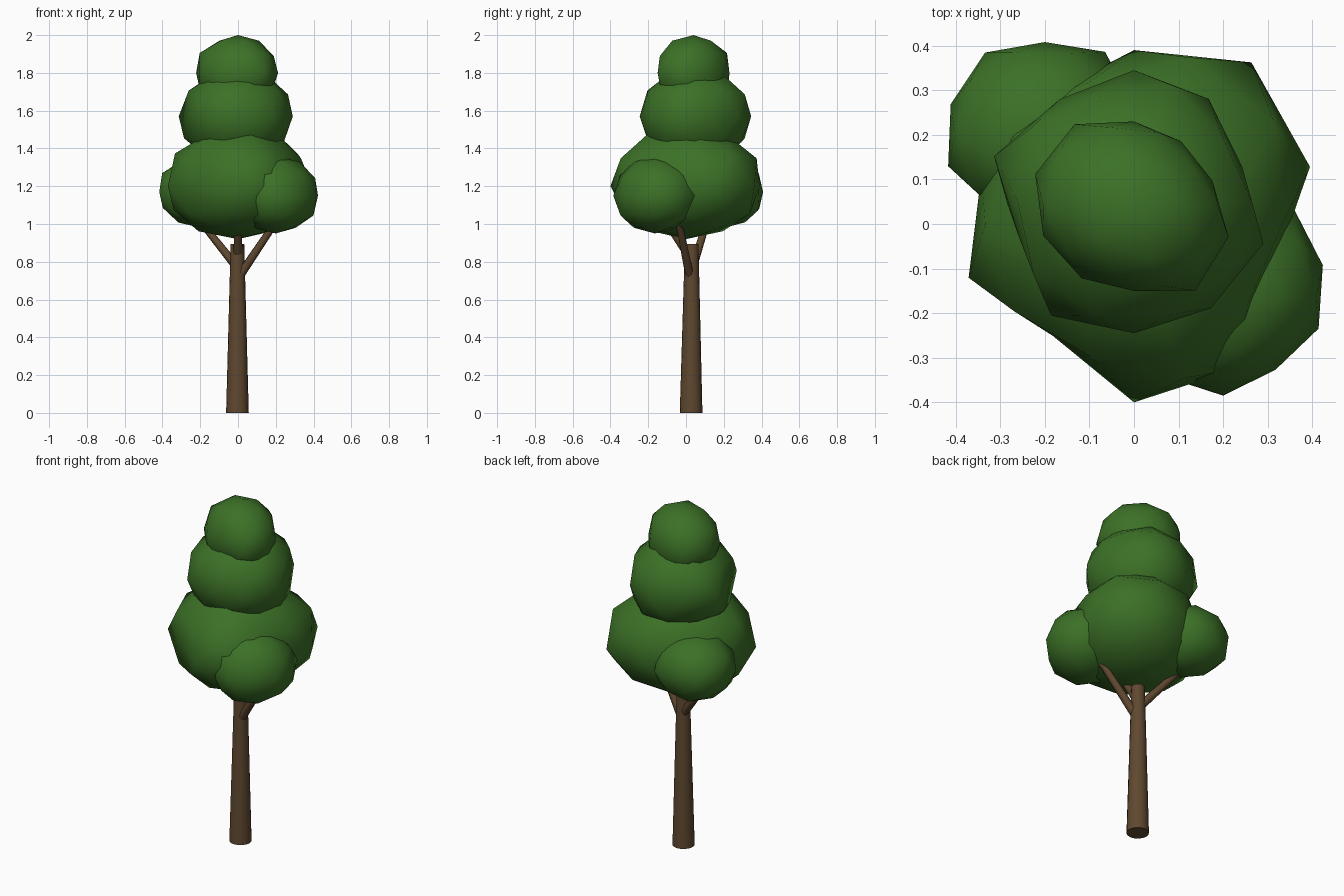
import bpy, bmesh, math, random
from mathutils import Vector

if "Cube" in bpy.data.objects:
    bpy.data.objects.remove(bpy.data.objects["Cube"])

random.seed(4)


def material(name, rgb):
    m = bpy.data.materials.new(name)
    m.diffuse_color = (*rgb, 1)
    m.use_nodes = True
    m.node_tree.nodes["Principled BSDF"].inputs["Base Color"].default_value = m.diffuse_color
    return m


LEAF = material("leaf green", (0.045, 0.165, 0.020))
BARK = material("bark brown", (0.115, 0.065, 0.029))


def add_object(name, bm, mat, angle):
    mesh = bpy.data.meshes.new(name)
    bm.to_mesh(mesh)
    bm.free()
    mesh.materials.append(mat)
    ob = bpy.data.objects.new(name, mesh)
    bpy.context.collection.objects.link(ob)
    bpy.ops.object.select_all(action='DESELECT')
    ob.select_set(True)
    bpy.context.view_layer.objects.active = ob
    bpy.ops.object.shade_smooth_by_angle(angle=math.radians(angle))
    return ob


def limb(name, start, end, r1, r2, sides):
    """Tapered cylinder between two points."""
    a, b = Vector(start), Vector(end)
    bm = bmesh.new()
    bmesh.ops.create_cone(bm, cap_ends=True, segments=sides, radius1=r1,
                          radius2=r2, depth=(b - a).length)
    turn = (b - a).to_track_quat('Z', 'Y').to_matrix().to_4x4()
    bmesh.ops.transform(bm, matrix=turn, verts=bm.verts)
    bmesh.ops.translate(bm, vec=(a + b) / 2, verts=bm.verts)
    add_object(name, bm, BARK, 50)


def clump(name, centre, up, down, radii):
    """Lumpy leaf ball: ten radii around the middle, starting at 18 degrees."""
    bm = bmesh.new()
    bmesh.ops.create_icosphere(bm, subdivisions=2, radius=1)
    for v in bm.verts:
        t = (math.degrees(math.atan2(v.co.y, v.co.x)) - 18) / 36 % 10
        i, f = int(t + 1e-4), t - int(t + 1e-4)
        r = radii[i % 10] * (1 - f) + radii[(i + 1) % 10] * f
        if 0.1 < abs(v.co.z) < 0.95:
            r *= random.uniform(0.98, 1.07)
        h = up if v.co.z > 0 else down
        v.co = Vector(centre) + Vector((v.co.x * r, v.co.y * r, v.co.z * h))
    add_object(name, bm, LEAF, 80)


# Trunk and branches
limb("trunk", (-0.003, 0.027, 0), (-0.003, 0.03, 0.895), 0.06, 0.036, 16)
limb("right_branch", (0.015, 0.018, 0.735), (0.22, -0.045, 1.04), 0.024, 0.018, 8)
limb("left_branch", (-0.005, 0.035, 0.77), (-0.22, 0.12, 1.04), 0.024, 0.018, 8)
limb("front_branch", (0, 0.005, 0.85), (0, -0.11, 1.02), 0.024, 0.018, 8)

# Stacked crown, bottom to top
clump("lower_crown", (0, 0, 1.2), 0.33, 0.28,
      [.415, .448, .39, .35, .36, .39, .31, .40, .40, .33])
clump("middle_crown", (0, 0.05, 1.57), 0.26, 0.26,
      [.255, .285, .295, .284, .33, .27, .316, .295, .295, .305])
clump("top_crown", (0, 0.04, 1.80), 0.20, 0.20,
      [.185, .18, .19, .227, .233, .214, .20, .19, .234, .223])

# Side lobes on the lower crown
clump("right_lobe", (0.2, -0.165, 1.15), 0.21, 0.20,
      [.235, .26, .22, .22, .22, .22, .22, .22, .20, .225])
clump("left_lobe", (-0.2, 0.2, 1.17), 0.19, 0.19,
      [.21, .23, .208, .228, .222, .228, .20, .20, .20, .20])
